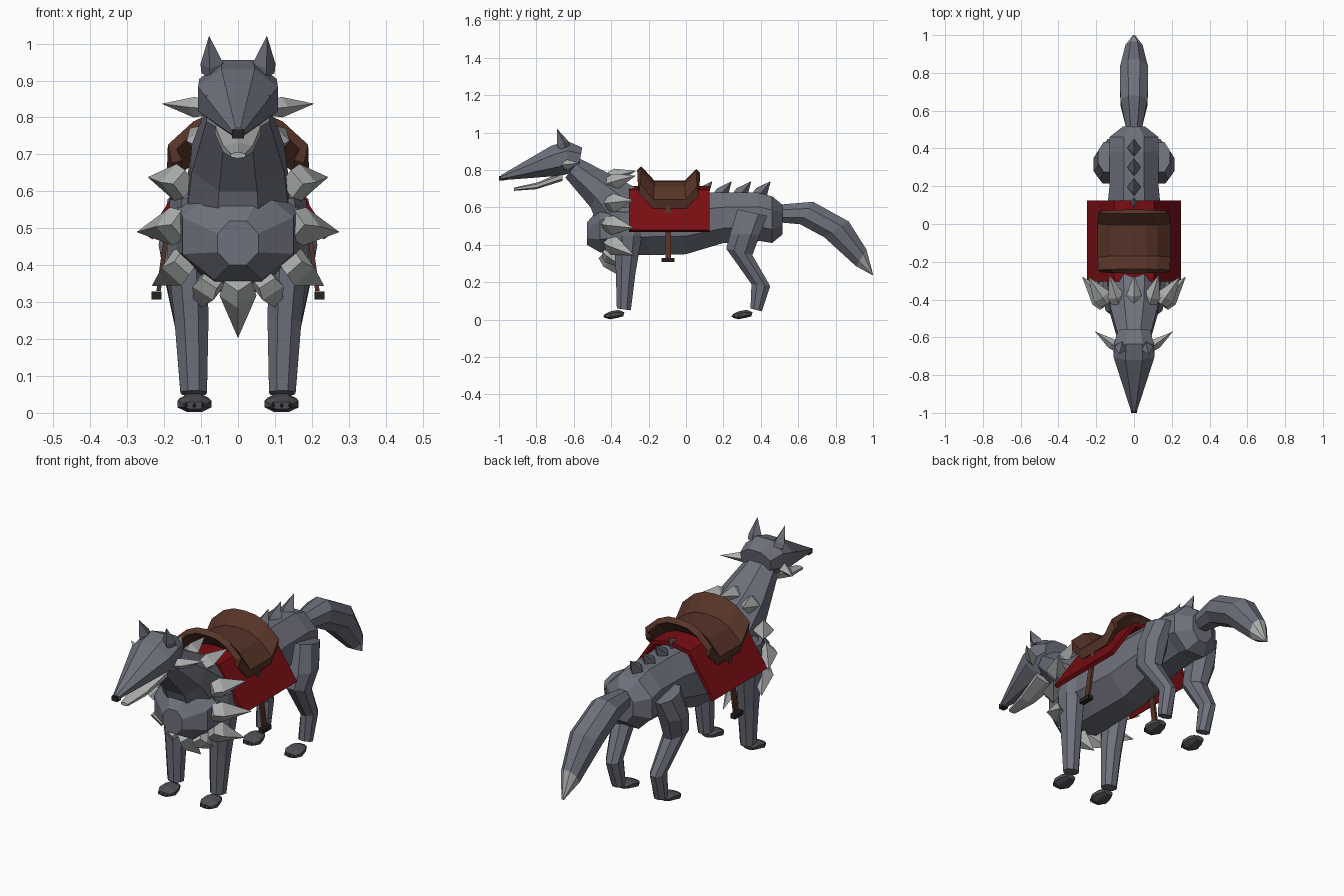
import bpy
import bmesh
from math import cos, sin, pi
from mathutils import Vector

cube = bpy.data.objects.get("Cube")
if cube:
    bpy.data.objects.remove(cube, do_unlink=True)


def material(name, r, g, b):
    mat = bpy.data.materials.new(name)
    mat.use_nodes = True
    mat.diffuse_color = (r, g, b, 1)
    shader = mat.node_tree.nodes["Principled BSDF"]
    shader.inputs["Base Color"].default_value = (r, g, b, 1)
    shader.inputs["Roughness"].default_value = 0.9
    return mat


FUR = material("grey fur", .155, .162, .2)
PALE = material("pale grey fur", .42, .43, .43)
PAW = material("dark grey paw", .075, .076, .085)
BLACK = material("near black", .016, .016, .017)
RED = material("red cloth", .19, .004, .006)
LEATHER = material("brown leather", .095, .034, .021)


def finish(name, bm, mat, mirror=False):
    """Turn a bmesh into a flat shaded object, optionally mirrored across x."""
    bmesh.ops.recalc_face_normals(bm, faces=bm.faces)
    mesh = bpy.data.meshes.new(name)
    bm.to_mesh(mesh)
    bm.free()
    mesh.materials.append(mat)
    obj = bpy.data.objects.new(name, mesh)
    bpy.context.collection.objects.link(obj)
    if mirror:
        obj.modifiers.new("Mirror", 'MIRROR')
    return obj


def skin(bm, rings):
    """Join successive vertex rings and close both ends."""
    n = len(rings[0])
    for a, b in zip(rings, rings[1:]):
        for i in range(n):
            j = (i + 1) % n
            bm.faces.new((a[i], a[j], b[j], b[i]))
    bm.faces.new(rings[0])
    bm.faces.new(rings[-1])


def loft(name, mat, sections, n=8, mirror=False):
    """Each section: upper/front point (y, z), lower/back point (y, z), half width, centre x."""
    bm = bmesh.new()
    rings = []
    for s in sections:
        y1, z1, y2, z2, half = s[:5]
        cx = s[5] if len(s) > 5 else 0
        top, low = Vector((0, y1, z1)), Vector((0, y2, z2))
        mid, arm = (top + low) / 2, (top - low) / 2
        ring = []
        for i in range(n):
            a = 2 * pi * (i + .5) / n
            c, q = cos(a) / cos(pi / n), sin(a) / cos(pi / n)
            ring.append(bm.verts.new(mid + arm * q + Vector((cx + half * c, 0, 0))))
        rings.append(ring)
    skin(bm, rings)
    return finish(name, bm, mat, mirror)


def spike(name, mat, base, tip, r, mirror=False, flare=.75):
    """Four sided spike that swells a little above its base."""
    bm = bmesh.new()
    base, tip = Vector(base), Vector(tip)
    axis = tip - base
    turn = axis.to_track_quat('Z', 'X')
    rings = []
    for t, k in ((0, flare), (.25, 1), (1, .02)):
        rings.append([bm.verts.new(base + axis * t + turn @ Vector(
            (r * k * cos(i * pi / 2), r * k * sin(i * pi / 2), 0))) for i in range(4)])
    skin(bm, rings)
    return finish(name, bm, mat, mirror)


def draped_sheet(name, mat, half_profile, stations, thickness):
    """Arched cross-section swept along y; stations are (y, lift)."""
    profile = [(-x, z) for x, z in reversed(half_profile) if x > 0] + half_profile
    bm = bmesh.new()
    rows = [[bm.verts.new((x, y, z + lift)) for x, z in profile] for y, lift in stations]
    for a, b in zip(rows, rows[1:]):
        for i in range(len(profile) - 1):
            bm.faces.new((a[i], a[i + 1], b[i + 1], b[i]))
    obj = finish(name, bm, mat)
    mod = obj.modifiers.new("Solidify", 'SOLIDIFY')
    mod.thickness = thickness
    mod.offset = 0
    return obj


def box(name, mat, centre, size, mirror=False):
    bm = bmesh.new()
    bmesh.ops.create_cube(bm, size=1)
    for v in bm.verts:
        v.co = Vector(a * b + c for a, b, c in zip(v.co, size, centre))
    return finish(name, bm, mat, mirror)


# Torso, neck and head
loft("torso", FUR, [
    (-.53, .52, -.53, .4, .055), (-.46, .6, -.46, .36, .15),
    (-.36, .66, -.36, .345, .17), (-.2, .68, -.2, .345, .165),
    (0, .68, 0, .35, .15), (.2, .68, .2, .41, .13),
    (.38, .68, .4, .42, .13), (.46, .66, .46, .41, .13),
    (.515, .615, .515, .455, .06)])
loft("neck", FUR, [
    (-.565, .86, -.645, .76, .085), (-.41, .78, -.51, .6, .125),
    (-.22, .68, -.46, .47, .14)])
loft("head", FUR, [
    (-.555, .92, -.575, .81, .085), (-.635, .955, -.63, .78, .105),
    (-.72, .93, -.67, .77, .108), (-.99, .772, -.99, .745, .016)])
loft("lower_jaw", PALE, [
    (-.66, .785, -.66, .745, .062), (-.8, .73, -.8, .7, .04),
    (-.92, .705, -.92, .69, .02)], n=6)
box("nose", BLACK, (0, -.985, .755), (.032, .03, .024))
box("eye", BLACK, (.081, -.765, .855), (.008, .014, .008), True)
spike("ear", FUR, (.068, -.65, .92), (.078, -.69, 1.02), .032, True, 1)
spike("cheek_tuft", PALE, (.09, -.655, .825), (.205, -.57, .837), .028, True)

# Tail with its pale tip
tail_end = (.965, .375, .91, .285, .045)
loft("tail", FUR, [
    (.5, .615, .5, .52, .04), (.68, .63, .61, .51, .072),
    (.87, .525, .74, .44, .075), tail_end])
loft("tail_tip", PALE, [tail_end, (1, .242, .997, .238, .006)])

# Legs
loft("front_leg", FUR, [
    (-.41, .58, -.2, .57, .055, .13), (-.385, .45, -.235, .45, .055, .138),
    (-.375, .25, -.27, .25, .046, .126), (-.37, .06, -.295, .05, .036, .12)], mirror=True)
loft("hind_leg", FUR, [
    (.275, .59, .435, .555, .05, .14), (.235, .455, .395, .455, .065, .15),
    (.215, .38, .355, .345, .052, .145), (.35, .19, .45, .18, .035, .125),
    (.345, .06, .405, .045, .033, .12)], mirror=True)

# Paws with three claws each
for label, y in (("front", -.435), ("hind", .25)):
    loft(label + "_paw", PAW, [
        (y, .03, y, .01, .03, .118), (y + .035, .046, y + .03, .002, .046, .118),
        (y + .075, .052, y + .07, .01, .04, .118), (y + .105, .04, y + .1, .018, .025, .118)],
        mirror=True)
    for i, x in enumerate((.095, .118, .141)):
        spike(f"{label}_claw_{i + 1}", BLACK, (x, y + .01, .024), (x, y - .008, .014),
              .009, True)

# Ruff of swept back spikes around the shoulders
ruff = [
    ((0, -.41, .76), (0, -.27, .795), .04),
    ((.085, -.42, .725), (.13, -.27, .77), .045),
    ((.145, -.42, .62), (.243, -.28, .638), .05),
    ((.15, -.43, .51), (.273, -.28, .49), .052),
    ((.14, -.42, .41), (.232, -.28, .345), .052),
    ((.068, -.43, .365), (.118, -.33, .275), .048),
    ((0, -.44, .355), (0, -.3, .205), .05)]
for i, (base, tip, r) in enumerate(ruff):
    spike(f"ruff_spike_{i + 1}", PALE, base, tip, r, base[0] > 0)

# Spikes along the spine
for i in range(4):
    y = .14 + i * .104
    spike(f"spine_spike_{i + 1}", FUR, (0, y - .065, .66), (0, y, .74), .036, flare=1)

# Saddle cloth, saddle and stirrups
draped_sheet("saddle_cloth", RED, [(0, .705), (.1, .685), (.24, .475)],
             [(-.305, 0), (.125, 0)], .02)
draped_sheet("saddle", LEATHER, [(0, .73), (.06, .725), (.115, .7), (.178, .64), (.165, .6)],
             [(-.25, .08), (-.175, 0), (0, 0), (.065, .065)], .03)
loft("stirrup_strap", LEATHER, [
    (-.11, .62, -.08, .62, .006, .175), (-.11, .33, -.08, .33, .006, .215)], 4, True)
box("stirrup", BLACK, (.221, -.097, .318), (.027, .07, .022), True)
